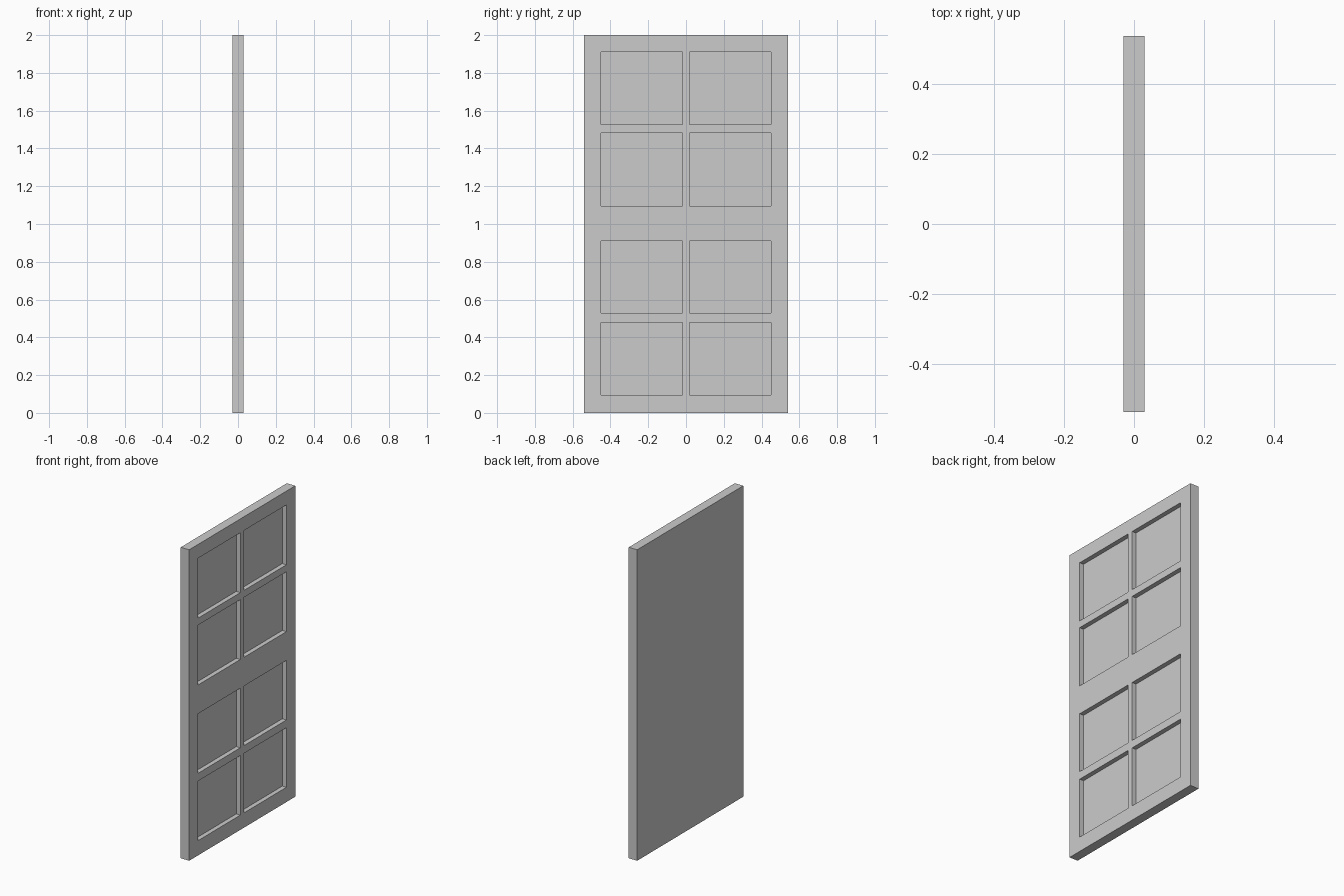
import bpy, bmesh
from mathutils import Vector

if "Cube" in bpy.data.objects:
    bpy.data.objects.remove(bpy.data.objects["Cube"])

THICK, WIDTH, HEIGHT = 0.06, 1.078, 2.0
RECESS = 0.029
COLUMNS = [(-0.449, -0.019), (0.019, 0.449)]
ROWS = [(0.095, 0.478), (0.528, 0.911), (1.096, 1.481), (1.526, 1.911)]

# Door slab
bm = bmesh.new()
bmesh.ops.create_cube(bm, size=1)
for v in bm.verts:
    v.co = Vector((v.co.x * THICK, v.co.y * WIDTH, (v.co.z + 0.5) * HEIGHT))


def cut(axis, value):
    """Slice the slab with a plane across one axis."""
    normal = Vector((0, 0, 0))
    normal[axis] = 1
    geom = bm.verts[:] + bm.edges[:] + bm.faces[:]
    bmesh.ops.bisect_plane(bm, geom=geom, plane_co=normal * value, plane_no=normal)


for axis, spans in ((1, COLUMNS), (2, ROWS)):
    for span in spans:
        for value in span:
            cut(axis, value)


def inside(value, spans):
    return any(a < value < b for a, b in spans)


# Eight square-edged recessed panels on the +x face
bm.normal_update()
panels = []
for f in bm.faces:
    c = f.calc_center_median()
    if f.normal.x > 0.9 and inside(c.y, COLUMNS) and inside(c.z, ROWS):
        panels.append(f)
recessed = bmesh.ops.extrude_discrete_faces(bm, faces=panels)["faces"]
for f in recessed:
    bmesh.ops.translate(bm, verts=f.verts[:], vec=(-RECESS, 0, 0))
bmesh.ops.recalc_face_normals(bm, faces=bm.faces[:])

mesh = bpy.data.meshes.new("panelled_door")
bm.to_mesh(mesh)
bm.free()
door = bpy.data.objects.new("panelled_door", mesh)
bpy.context.collection.objects.link(door)
